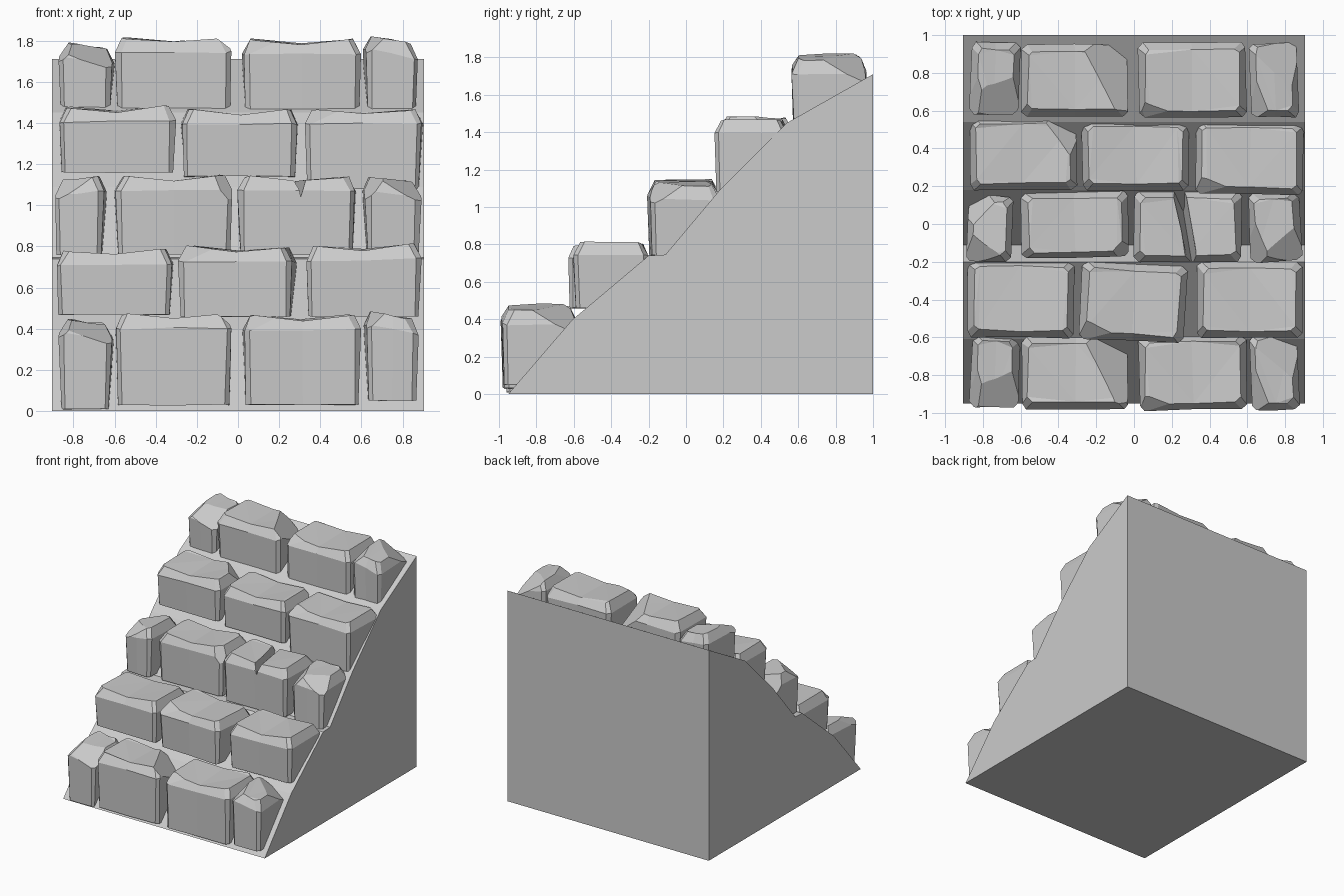
import bpy, bmesh, random
from mathutils import Vector, Matrix
from math import radians

if "Cube" in bpy.data.objects:
    bpy.data.objects.remove(bpy.data.objects["Cube"])

random.seed(4)


def finish(bm, name):
    bmesh.ops.recalc_face_normals(bm, faces=bm.faces[:])
    me = bpy.data.meshes.new(name)
    bm.to_mesh(me)
    bm.free()
    ob = bpy.data.objects.new(name, me)
    bpy.context.collection.objects.link(ob)
    return ob


def prism(name, a, b):
    """Solid between two matching outlines."""
    bm = bmesh.new()
    va, vb = [bm.verts.new(p) for p in a], [bm.verts.new(p) for p in b]
    bm.faces.new(va)
    bm.faces.new(vb)
    for i in range(len(va)):
        j = (i + 1) % len(va)
        bm.faces.new((va[i], va[j], vb[j], vb[i]))
    return finish(bm, name)


def stone(name, x0, x1, y0, y1, z0, zl, zr, rot=0, chips=()):
    """Worn block: chamfered corners, bevelled sagging top, corners knocked off.
    chip = (side x, side y, dx, dy, dz) measured back from a top corner."""
    bm = bmesh.new()
    cx, cy = (x0 + x1) / 2, (y0 + y1) / 2
    sag = 0.022 if x1 - x0 > 0.4 else 0.0

    def ring(inset, c, drop, jit, sagging):
        a, b, p, q = x0 + inset, x1 - inset, y0 + inset, y1 - inset
        pts = [(a + c, p), (cx, p), (b - c, p), (b, p + c), (b, q - c),
               (b - c, q), (cx, q), (a + c, q), (a, q - c), (a, p + c)]
        out = []
        for x, y in pts:
            t = (x - x0) / (x1 - x0)
            z = z0 if drop is None else zl + (zr - zl) * t - drop
            if sagging and x == cx:
                z -= sag
            j = [random.uniform(-jit, jit) for _ in range(3)]
            out.append(bm.verts.new((x + j[0], y + j[1], z + j[2])))
        return out

    rings = [ring(0.012, 0.02, None, 0.003, False),
             ring(0.0, 0.025, 0.07, 0.005, False),
             ring(0.035, 0.025, 0.0, 0.006, True)]
    n = len(rings[0])
    bm.faces.new(rings[0])
    for r, s in zip(rings, rings[1:]):
        for i in range(n):
            j = (i + 1) % n
            bm.faces.new((r[i], r[j], s[j], s[i]))
    top = bm.faces.new(rings[2])
    bmesh.ops.triangulate(bm, faces=[top])

    for sx, sy, dx, dy, dz in chips:
        c = Vector((x1 if sx > 0 else x0, y1 if sy > 0 else y0, zr if sx > 0 else zl))
        nrm = Vector((sx / dx, sy / dy, 1 / dz)).normalized()
        bmesh.ops.bisect_plane(bm, geom=bm.verts[:] + bm.edges[:] + bm.faces[:],
                               plane_co=c - Vector((0, 0, dz)), plane_no=nrm,
                               clear_outer=True)
        bmesh.ops.holes_fill(bm, edges=[e for e in bm.edges if e.is_boundary], sides=0)
    bmesh.ops.rotate(bm, cent=(cx, cy, 0), matrix=Matrix.Rotation(radians(rot), 3, 'Z'),
                     verts=bm.verts[:])
    return finish(bm, name)


# sloping core under the steps
profile = [(-0.95, 0), (1, 0), (1, 1.71), (0.54, 1.45), (0.18, 1.09),
           (-0.11, 0.745), (-0.2, 0.74), (-0.61, 0.395)]
prism("slope_core", [(-0.905, y, z) for y, z in profile], [(0.905, y, z) for y, z in profile])

# bottom and top courses share the same four stones
for label, dy, dz in (("bottom", 0, 0), ("top", 1.55, 1.34)):
    course = [
        (-0.865, -0.61, -0.97, -0.59, 0.01, 0.45, 0.42, -2,
         [(1, -1, .3, .22, .10), (-1, -1, .12, .3, .10)]),
        (-0.595, -0.03, -0.98, -0.6, 0.03, 0.47, 0.475, 0, [(1, 1, .27, .48, .22)]),
        (0.025, 0.595, -0.985, -0.59, 0.03, 0.465, 0.465, 1, [(-1, -1, .34, .09, .08)]),
        (0.615, 0.87, -0.985, -0.59, 0.05, 0.49, 0.44, 2,
         [(1, 1, .2, .26, .12), (-1, -1, .13, .3, .10)]),
    ]
    for i, (x0, x1, y0, y1, z0, zl, zr, rot, chips) in enumerate(course):
        stone(f"{label}_course_stone_{i + 1}", x0, x1, y0 + dy, y1 + dy,
              z0 + dz, zl + dz, zr + dz, rot, chips)

# three middle courses
middle = {
    "second": [
        (-0.88, -0.32, -0.60, -0.19, 0.47, 0.775, 0.785, -1, []),
        (-0.28, 0.275, -0.62, -0.21, 0.46, 0.80, 0.795, -3, [(-1, -1, .36, .10, .08)]),
        (0.33, 0.89, -0.60, -0.20, 0.46, 0.80, 0.81, 0, []),
    ],
    "third": [
        (-0.885, -0.645, -0.20, 0.15, 0.76, 1.12, 1.14, -3,
         [(-1, 1, .16, .2, .2), (-1, -1, .2, .16, .1)]),
        (-0.595, -0.03, -0.18, 0.17, 0.76, 1.14, 1.145, 1, [(1, -1, .12, .12, .15)]),
        (0.61, 0.88, -0.20, 0.17, 0.74, 1.14, 1.11, 3,
         [(1, -1, .2, .2, .10), (-1, -1, .12, .3, .12)]),
    ],
    "fourth": [
        (-0.87, -0.305, 0.18, 0.57, 1.16, 1.475, 1.48, 0, [(1, 1, .2, .24, .16)]),
        (-0.275, 0.29, 0.18, 0.55, 1.14, 1.465, 1.465, 0, []),
        (0.325, 0.895, 0.155, 0.545, 1.08, 1.465, 1.465, -1, [(-1, -1, .34, .10, .08)]),
    ],
}
for label, course in middle.items():
    for i, args in enumerate(course):
        stone(f"{label}_course_stone_{i + 1}", *args)

# cracked stone in the third course, split by a slanted V notch
cracked = stone("cracked_stone", 0.0, 0.57, -0.20, 0.17, 0.76, 1.14, 1.14)
cutter = prism("crack_cutter",
               [(0.24, -0.26, 1.2), (0.36, -0.26, 1.2), (0.315, -0.26, 1.06)],
               [(0.17, 0.25, 1.2), (0.27, 0.25, 1.2), (0.23, 0.25, 0.90)])
mod = cracked.modifiers.new("crack", 'BOOLEAN')
mod.operation, mod.solver, mod.object = 'DIFFERENCE', 'EXACT', cutter
bpy.context.view_layer.objects.active = cracked
bpy.ops.object.modifier_apply(modifier=mod.name)
bpy.data.objects.remove(cutter)
